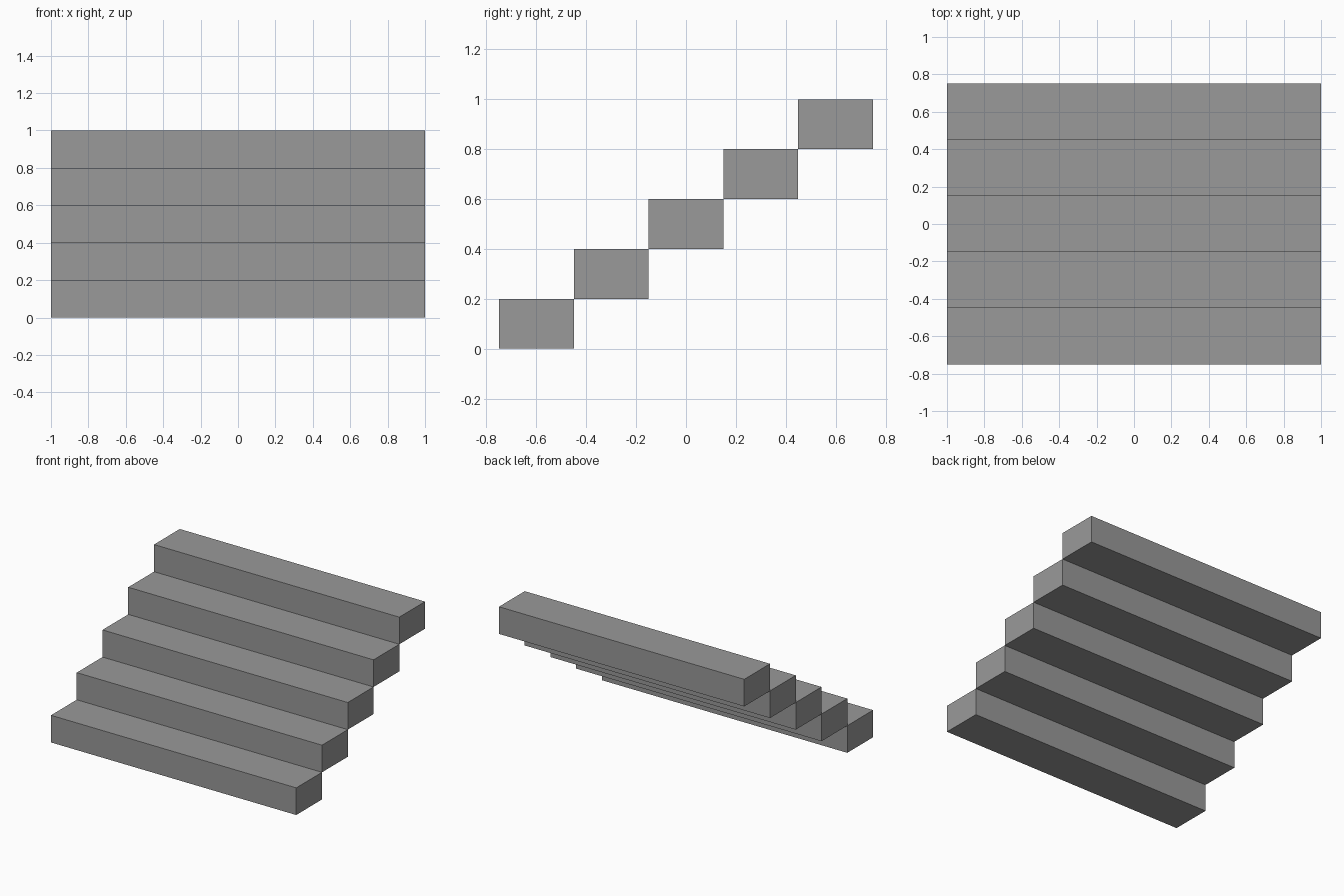
import bpy

# Remove the default cube
cube = bpy.data.objects.get("Cube")
if cube:
    bpy.data.objects.remove(cube, do_unlink=True)

STEPS = 5
WIDTH, DEPTH, RISE = 2.0, 0.3, 0.2

# Single plain grey for the whole staircase
grey = bpy.data.materials.new("stone_grey")
grey.use_nodes = True
color = (0.32, 0.32, 0.32, 1.0)
grey.diffuse_color = color
grey.node_tree.nodes["Principled BSDF"].inputs["Base Color"].default_value = color


def add_step(index):
    """One solid block, set back and raised by its place in the flight."""
    y = (index - (STEPS - 1) / 2) * DEPTH
    z = (index + 0.5) * RISE
    bpy.ops.mesh.primitive_cube_add(size=1, location=(0, y, z))
    step = bpy.context.object
    step.name = f"step_{index + 1}"
    step.scale = (WIDTH, DEPTH, RISE)
    bpy.ops.object.transform_apply(location=False, rotation=False, scale=True)
    step.data.materials.append(grey)


# Flight of floating steps, rising from front to back
for i in range(STEPS):
    add_step(i)
